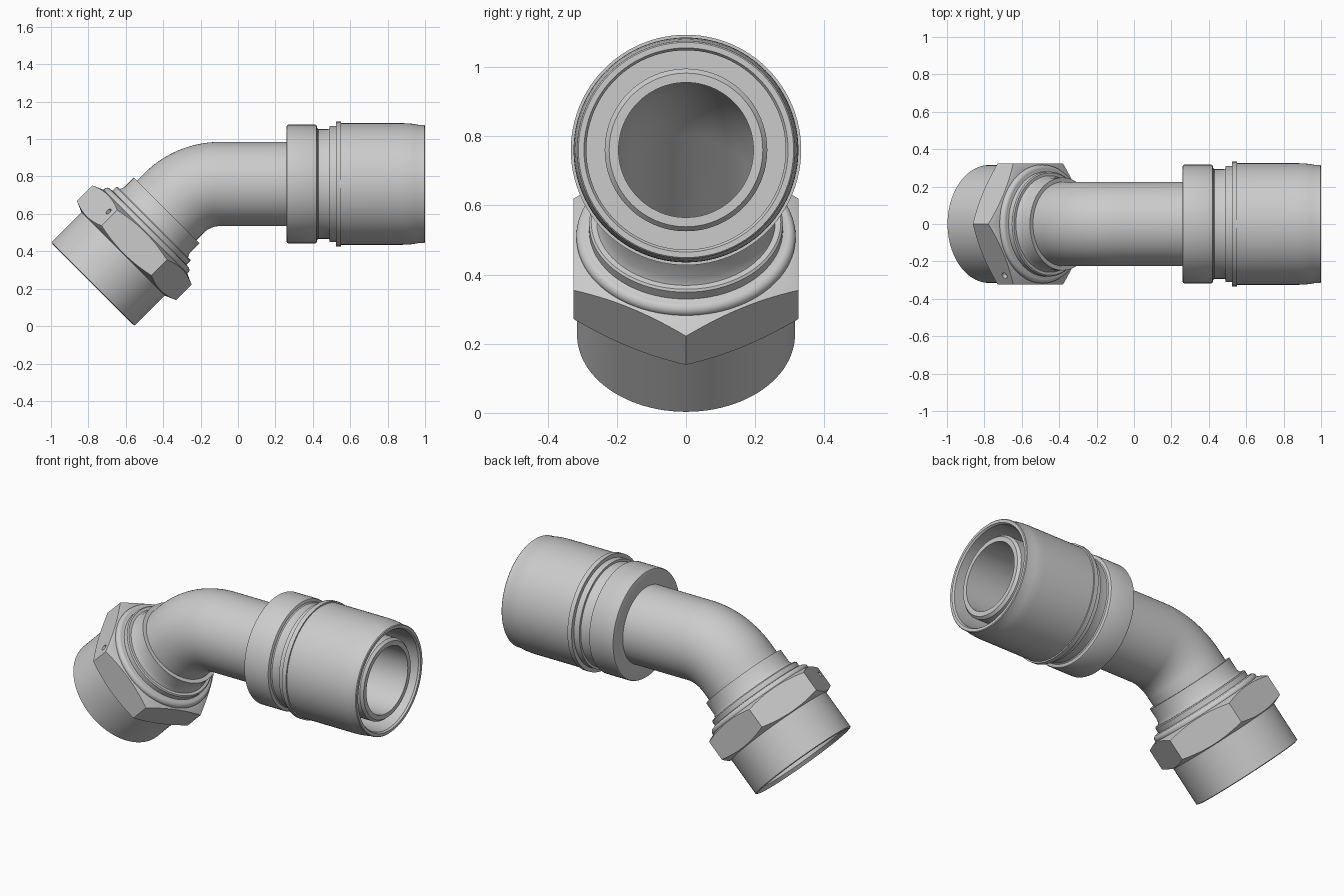
import bpy, bmesh, math
from mathutils import Vector, Matrix

if "Cube" in bpy.data.objects:
    bpy.data.objects.remove(bpy.data.objects["Cube"])

SEG = 96
PIPE_Z = 0.76
NUT_O = Vector((-0.777, 0, 0.223))                 # open end of the nut
NUT_D = Vector((1, 0, 1)).normalized()             # nut axis, towards the bend
HOSE_O, HOSE_D = Vector((0, 0, PIPE_Z)), Vector((1, 0, 0))


def sweep(name, rings, seg=SEG):
    """Closed skin through rings of (centre, axis, radius), all bending in XZ."""
    bm = bmesh.new()
    loops = []
    for c, d, r in rings:
        u = Vector((-d.z, 0, d.x))
        loops.append([bm.verts.new(c + u * r * math.cos(a) + Vector((0, r * math.sin(a), 0)))
                      for a in (2 * math.pi * i / seg for i in range(seg))])
    for k, a in enumerate(loops):
        b = loops[(k + 1) % len(loops)]
        for i in range(seg):
            j = (i + 1) % seg
            bm.faces.new((a[i], a[j], b[j], b[i]))
    bmesh.ops.recalc_face_normals(bm, faces=bm.faces)
    me = bpy.data.meshes.new(name)
    bm.to_mesh(me)
    bm.free()
    ob = bpy.data.objects.new(name, me)
    bpy.context.collection.objects.link(ob)
    return ob


def lathe(name, o, d, profile, seg=SEG):
    """Turned ring from a closed (distance along axis, radius) profile."""
    return sweep(name, [(o + d * s, d, r) for s, r in profile], seg)


def smooth(ob):
    bpy.ops.object.select_all(action='DESELECT')
    bpy.context.view_layer.objects.active = ob
    ob.select_set(True)
    bpy.ops.object.shade_smooth_by_angle(angle=math.radians(28))


def boolean(ob, cutter, op):
    m = ob.modifiers.new(op.lower(), 'BOOLEAN')
    m.operation, m.object, m.solver = op, cutter, 'EXACT'
    bpy.context.view_layer.objects.active = ob
    bpy.ops.object.modifier_apply(modifier=m.name)
    bpy.data.objects.remove(cutter, do_unlink=True)


# bent pipe: hollow tube with a 45 degree elbow and a conical nose in the nut
R, BX = 0.35, -0.095
path = [(NUT_O + NUT_D * 0.35, NUT_D)]
for i in range(17):
    a = math.radians(45) * (1 - i / 16)
    path.append((Vector((BX - R * math.sin(a), 0, PIPE_Z - R + R * math.cos(a))),
                 Vector((math.cos(a), 0, math.sin(a)))))
X = lambda x: (Vector((x, 0, PIPE_Z)), HOSE_D)
S = lambda s: (NUT_O + NUT_D * s, NUT_D)
outer = [(*S(0.12), 0.235), (*S(0.33), 0.275), (*S(0.35), 0.225)]
outer += [(c, d, 0.225) for c, d in path[1:]]
outer += [(*X(0.5), 0.225), (*X(0.5), 0.235), (*X(0.97), 0.235), (*X(0.985), 0.222), (*X(0.985), 0.195)]
inner = [(c, d, 0.195) for c, d in reversed(path[1:])] + [(*S(0.12), 0.195)]
pipe = sweep("bent_pipe", outer + inner)

# nut sleeve: threaded-end cylinder with an open mouth
sleeve = lathe("nut_sleeve", NUT_O, NUT_D, [
    (0, 0.302), (0.004, 0.315), (0.26, 0.315), (0.26, 0.285), (0.02, 0.285)])

# hex nut: six-sided prism trimmed by chamfer cones
hexa = lathe("hex_nut", NUT_O, NUT_D, [
    (0.2, 0.375), (0.43, 0.375), (0.43, 0.15), (0.2, 0.15)], 6)
chamfer = lathe("chamfer_cutter", NUT_O, NUT_D, [
    (0.229, 0.312), (0.257, 0.378), (0.372, 0.378), (0.401, 0.312), (0.401, 0.24), (0.229, 0.27)])
boolean(hexa, chamfer, 'INTERSECT')

# small marker hole on one slanted flat of the nut
n = NUT_D.cross(Vector((0, 1, 0)))
up = Vector((-NUT_D.z, 0, NUT_D.x))
face_n = up * math.cos(math.radians(30)) - Vector((0, math.sin(math.radians(30)), 0))
hole = NUT_O + NUT_D * 0.336 + up * 0.216 - Vector((0, 0.276, 0))
bpy.ops.mesh.primitive_cylinder_add(
    vertices=24, radius=0.017, depth=0.05, location=hole,
    rotation=face_n.to_track_quat('Z', 'Y').to_euler())
boolean(hexa, bpy.context.object, 'DIFFERENCE')

# rounded bead behind the nut
bead = [(0.405 + 0.022 * math.sin(t), 0.295 + 0.022 * math.cos(t))
        for t in (math.radians(10 * k) for k in range(-9, 11))]
bead_ob = lathe("nut_bead", NUT_O, NUT_D, [(0.38, 0.23), (0.38, 0.295)] + bead
                + [(0.43, 0.283), (0.43, 0.23)])

# stepped collar between the bead and the elbow
collar = lathe("pipe_collar", NUT_O, NUT_D, [
    (0.40, 0.22), (0.40, 0.28), (0.458, 0.28), (0.464, 0.274), (0.464, 0.258),
    (0.485, 0.248), (0.56, 0.248), (0.56, 0.22)])

# hose-side stop collar, with a rounded rim
stop = lathe("stop_collar", HOSE_O, HOSE_D, [
    (0.26, 0.22), (0.26, 0.309), (0.262, 0.314), (0.267, 0.317), (0.413, 0.317),
    (0.419, 0.314), (0.422, 0.308), (0.424, 0.298), (0.43, 0.293), (0.48, 0.293),
    (0.488, 0.296), (0.49, 0.302), (0.49, 0.22)])

# crimp shell: raised ring, long barrel, tapered lip and deep hose recess
shell = lathe("crimp_shell", HOSE_O, HOSE_D, [
    (0.488, 0.22), (0.488, 0.31), (0.523, 0.31), (0.523, 0.333), (0.55, 0.333),
    (0.55, 0.325), (0.88, 0.325), (0.91, 0.324), (0.94, 0.321), (0.965, 0.316),
    (0.996, 0.315), (1.0, 0.311), (1.0, 0.295), (0.99, 0.288), (0.6, 0.288), (0.6, 0.22)])

for ob in (pipe, sleeve, hexa, bead_ob, collar, stop, shell):
    smooth(ob)
